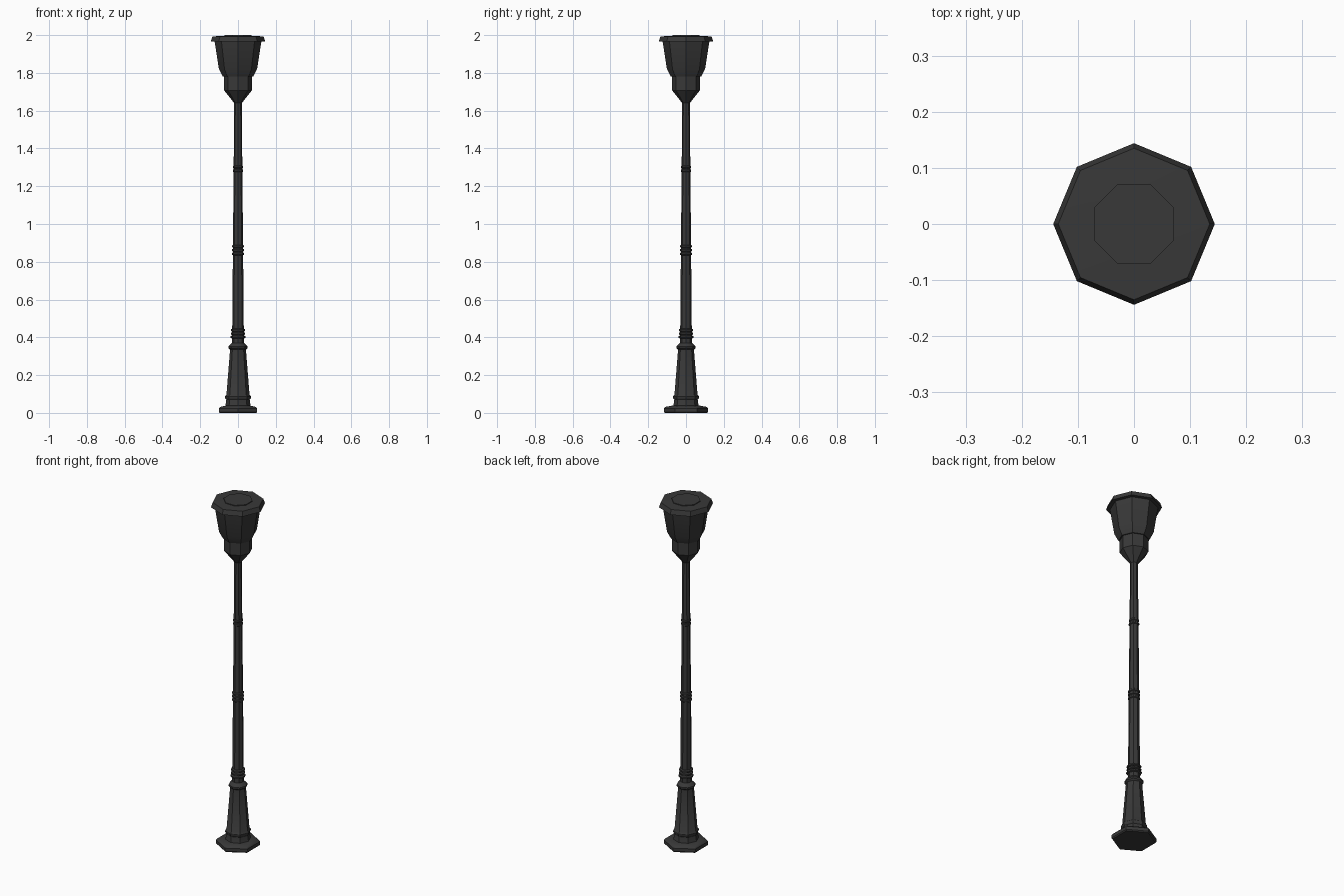
import bpy, bmesh, math

if "Cube" in bpy.data.objects:
    bpy.data.objects.remove(bpy.data.objects["Cube"])

mat = bpy.data.materials.new("dark_iron")
mat.diffuse_color = (0.04, 0.04, 0.04, 1)
mat.use_nodes = True
mat.node_tree.nodes["Principled BSDF"].inputs["Base Color"].default_value = mat.diffuse_color


def lathe(name, profile, sides=8, turn=0.0, angle=35):
    """Closed solid of revolution from (radius, z) points, bottom to top."""
    bm = bmesh.new()
    rings = []
    for r, z in profile:
        rings.append([bm.verts.new((r * math.cos(turn + i * math.tau / sides),
                                    r * math.sin(turn + i * math.tau / sides), z))
                      for i in range(sides)])
    for a, b in zip(rings, rings[1:]):
        for i in range(sides):
            j = (i + 1) % sides
            bm.faces.new((a[i], a[j], b[j], b[i]))
    bm.faces.new(rings[0][::-1])
    bm.faces.new(rings[-1])
    me = bpy.data.meshes.new(name)
    bm.to_mesh(me)
    bm.free()
    ob = bpy.data.objects.new(name, me)
    bpy.context.collection.objects.link(ob)
    me.materials.append(mat)
    bpy.context.view_layer.objects.active = ob
    ob.select_set(True)
    bpy.ops.object.shade_smooth_by_angle(angle=math.radians(angle))
    ob.select_set(False)
    return ob


def pole_radius(z):
    return 0.031 + (0.020 - 0.031) * (z - 0.40) / 1.24


# Hexagonal foot, corners along y
lathe("foot_plate", [(0.112, 0), (0.117, 0.006), (0.117, 0.024), (0.108, 0.032),
                     (0.075, 0.038)], 6, math.pi / 2)

# Flared pedestal with collars
lathe("pedestal", [(0.070, 0.030), (0.066, 0.042), (0.062, 0.070), (0.068, 0.078),
                   (0.068, 0.088), (0.061, 0.097), (0.042, 0.335), (0.050, 0.343),
                   (0.050, 0.352), (0.041, 0.362), (0.030, 0.372), (0.029, 0.390)])

# Tapered pole
lathe("pole", [(pole_radius(0.37), 0.37), (pole_radius(1.65), 1.65)])

# Collar rings along the pole
rings = [(0.402, 0.009), (0.420, 0.007), (0.438, 0.007), (0.842, 0.005),
         (0.862, 0.005), (0.882, 0.005), (1.282, 0.004), (1.302, 0.004)]
for n, (z, out) in enumerate(rings):
    r = pole_radius(z)
    lathe(f"pole_ring_{n + 1}", [(r - 0.002, z - 0.009), (r + out, z - 0.004),
                                 (r + out, z + 0.004), (r - 0.002, z + 0.009)])

# Cup that holds the lantern
lathe("lantern_cup", [(0.020, 1.640), (0.074, 1.708), (0.074, 1.782)])

# Flared lantern body
lathe("lantern_body", [(0.080, 1.780), (0.101, 1.820), (0.124, 1.968)])

# Lantern rim and lid
lathe("lantern_rim", [(0.120, 1.966), (0.144, 1.966), (0.135, 1.993), (0.078, 1.996)])
lathe("lid_disc", [(0.077, 1.985), (0.077, 2.0)], 8, math.pi / 8)
